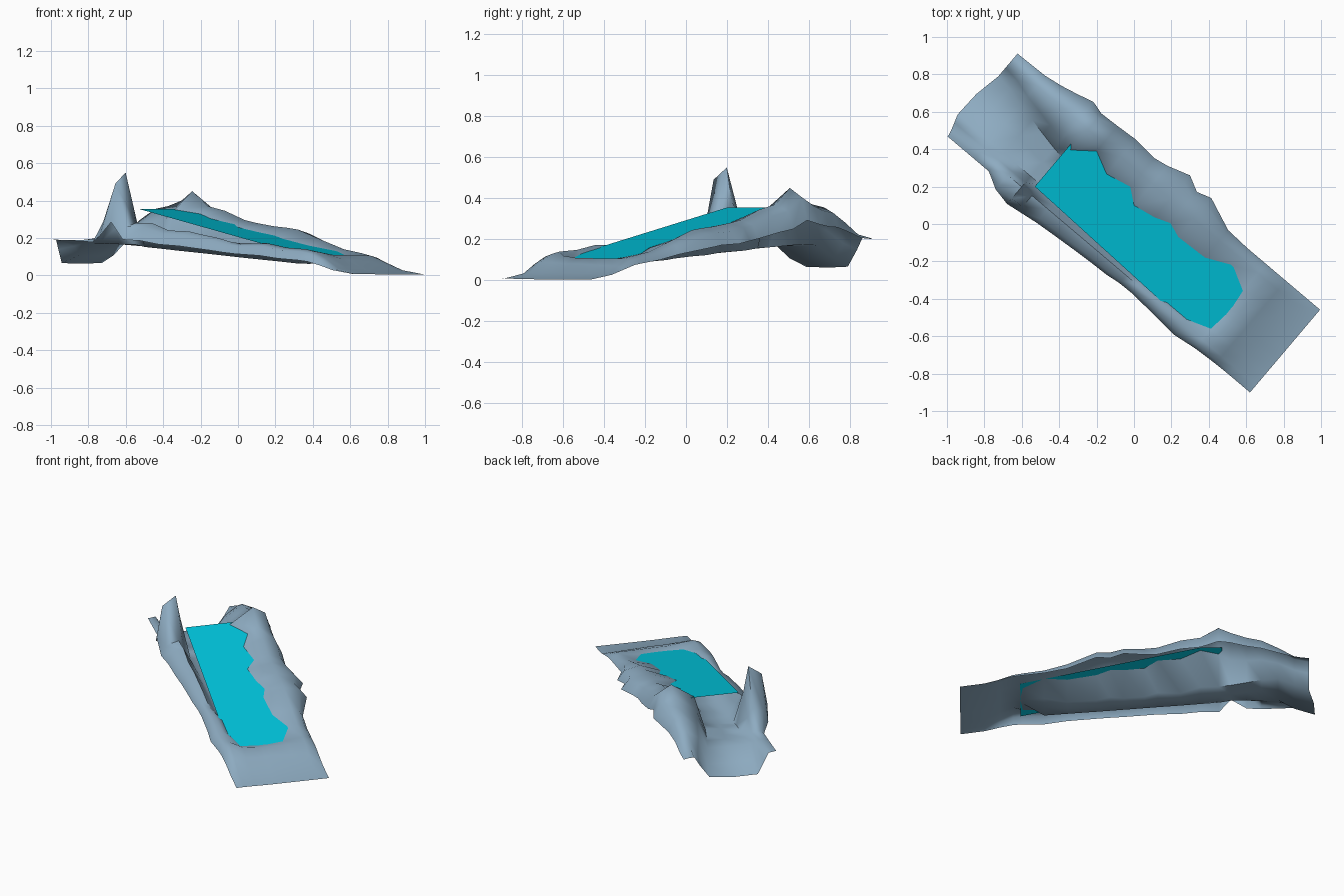
import bpy, math
from mathutils import Vector

# Valley runs along u (downhill), v points across it to the back right
U = Vector((0.763, -0.646))
V = Vector((0.646, 0.763))
O = Vector((-0.81, 0.69))


def place(u, v, z):
    p = O + U * u + V * v
    return (p.x, p.y, max(z, 0.0))


def material(name, rgb):
    m = bpy.data.materials.new(name)
    m.diffuse_color = (*rgb, 1)
    return m


def add_mesh(name, verts, faces, mat):
    me = bpy.data.meshes.new(name)
    me.from_pydata(verts, [], faces)
    me.update()
    me.materials.append(mat)
    ob = bpy.data.objects.new(name, me)
    bpy.context.collection.objects.link(ob)
    return ob


def base_z(u):
    return 0.192 - 0.081 * u if u < 1.8 else 0.046 - 0.041 * (u - 1.8) / 0.32


def water_z(u):
    return 0.355 - 0.209 * (u - 0.53)


rock = material("slate blue rock", (0.27, 0.41, 0.535))
teal = material("teal water", (0.0, 0.58, 0.75))

# Stations: u, floor offset, left crest z, right crest z, left rim v, right rim v, right shore v
STATIONS = [
    (0.00, -0.13, 0.19, 0.21, -0.29, 0.29, 0.19),
    (0.09, -0.08, 0.19, 0.23, -0.29, 0.292, 0.18),
    (0.19, -0.01, 0.19, 0.30, -0.29, 0.295, 0.15),
    (0.29, 0.00, 0.20, 0.355, -0.29, 0.31, 0.13),
    (0.38, 0.00, 0.31, 0.37, -0.34, 0.33, 0.11),
    (0.477, 0.00, 0.55, 0.40, -0.36, 0.355, 0.09),
    (0.55, 0.00, 0.28, 0.45, -0.35, 0.335, 0.08),
    (0.66, 0.00, 0.28, 0.37, -0.335, 0.34, 0.165),
    (0.78, 0.00, 0.24, 0.345, -0.325, 0.348, 0.106),
    (0.92, 0.00, 0.235, 0.295, -0.315, 0.336, 0.136),
    (1.00, 0.00, 0.22, 0.28, -0.31, 0.35, 0.073),
    (1.125, 0.00, 0.20, 0.262, -0.305, 0.389, 0.095),
    (1.21, 0.00, 0.18, 0.255, -0.295, 0.345, 0.126),
    (1.29, 0.00, 0.17, 0.245, -0.293, 0.37, 0.097),
    (1.47, 0.00, 0.172, 0.185, -0.305, 0.297, 0.105),
    (1.61, 0.00, 0.148, 0.14, -0.317, 0.29, 0.17),
    (1.74, 0.046, 0.14, 0.118, -0.30, 0.29, 0.10),
    (1.80, 0.062, 0.128, 0.105, -0.296, 0.29, 0.12),
    (1.88, 0.045, 0.09, 0.07, -0.292, 0.29, 0.12),
    (1.97, 0.012, 0.035, 0.03, -0.29, 0.29, 0.12),
    (2.12, 0.00, 0.008, 0.005, -0.29, 0.29, 0.12),
]


def bank(u, floor, crest, rim, shore, foot, side):
    """Half section from rim to floor edge; side is -1 left, +1 right."""
    b = base_z(u)
    h = crest - b
    crest_v = side * (0.24 if side < 0 else 0.225)
    w = water_z(u)
    shore_z = w if 0.53 < u < 1.75 and w < crest else floor + 0.6 * (crest - floor)
    return [(rim, b + (0.33 if side < 0 else 0.48) * h),
            (crest_v + 0.7 * (rim - crest_v), b + 0.85 * h),
            (crest_v, crest),
            (shore, shore_z),
            (foot, floor + 0.03 * max(0, crest - floor))]


# Rocky river bed: one open sheet swept along the stations
verts, faces = [], []
for u, off, lz, rz, lv, rv, shore in STATIONS:
    floor = base_z(u) + off
    left_shore = -0.165 if u > 1.7 else -0.21
    left_foot = -0.08 if u > 1.7 else -0.165
    right_foot = max(-0.03, shore - (0.06 if u < 0.6 else 0.13))
    left = bank(u, floor, lz, lv, left_shore, left_foot, -1)
    right = bank(u, floor, rz, rv, shore, right_foot, 1)
    section = left + [((left_foot + right_foot) / 2, floor)] + right[::-1]
    for v, z in section:
        # the uphill lip bulges out as it hangs down
        bulge = -0.055 * max(0, 1 - abs(v + 0.1) / 0.17) if u == 0 else 0
        verts.append(place(u + bulge, v, z))
n = 11
for i in range(len(STATIONS) - 1):
    for j in range(n - 1):
        a = i * n + j
        faces.append((a, a + n, a + n + 1, a + 1))
bed = add_mesh("river_bed", verts, faces, rock)
bpy.context.view_layer.objects.active = bed
bed.select_set(True)
bpy.ops.object.shade_smooth_by_angle(angle=math.radians(60))

# Sloping water sheet, its far edges buried in the banks
corners = [(0.53, -0.193), (1.755, -0.235), (1.755, 0.16), (0.66, 0.2), (0.53, 0.15)]
add_mesh("water_surface", [place(u, v, water_z(u)) for u, v in corners],
         [tuple(range(len(corners)))], teal)
